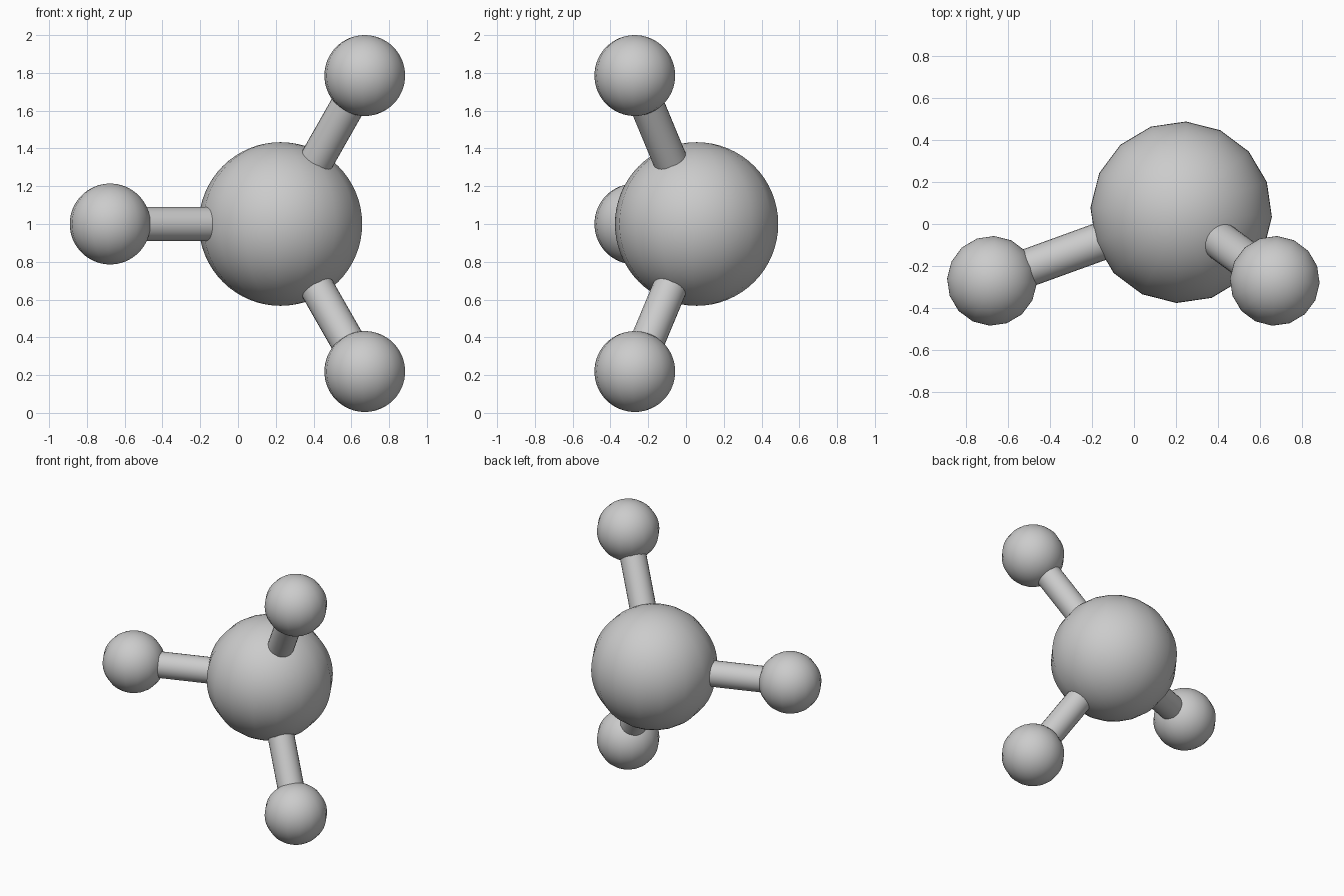
import bpy, math
from mathutils import Vector

if "Cube" in bpy.data.objects:
    bpy.data.objects.remove(bpy.data.objects["Cube"])

CENTRE = Vector((0.225, 0.056, 1.0))
OUTER = {
    "left": Vector((-0.677, -0.271, 1.0)),
    "upper_right": Vector((0.671, -0.271, 1.786)),
    "lower_right": Vector((0.671, -0.271, 0.219)),
}


def ball(name, loc, radius):
    bpy.ops.mesh.primitive_uv_sphere_add(segments=16, ring_count=32, radius=radius,
                                         location=loc, rotation=(0, 0, math.radians(-3)))
    ob = bpy.context.object
    ob.name = name
    bpy.ops.object.shade_smooth()


def rod(name, a, b, radius):
    d = b - a
    bpy.ops.mesh.primitive_cylinder_add(vertices=24, radius=radius, depth=d.length,
                                        location=(a + b) / 2, end_fill_type='NOTHING')
    ob = bpy.context.object
    ob.name = name
    ob.rotation_euler = d.to_track_quat('Z', 'Y').to_euler()
    bpy.ops.object.shade_smooth_by_angle()


# Large central ball
ball("central_ball", CENTRE, 0.433)

# Three small balls, each joined by a rod ending inside both balls
for side, pos in OUTER.items():
    ball(side + "_ball", pos, 0.214)
    u = (pos - CENTRE).normalized()
    rod(side + "_rod", CENTRE + u * 0.38, pos - u * 0.17, 0.091)
